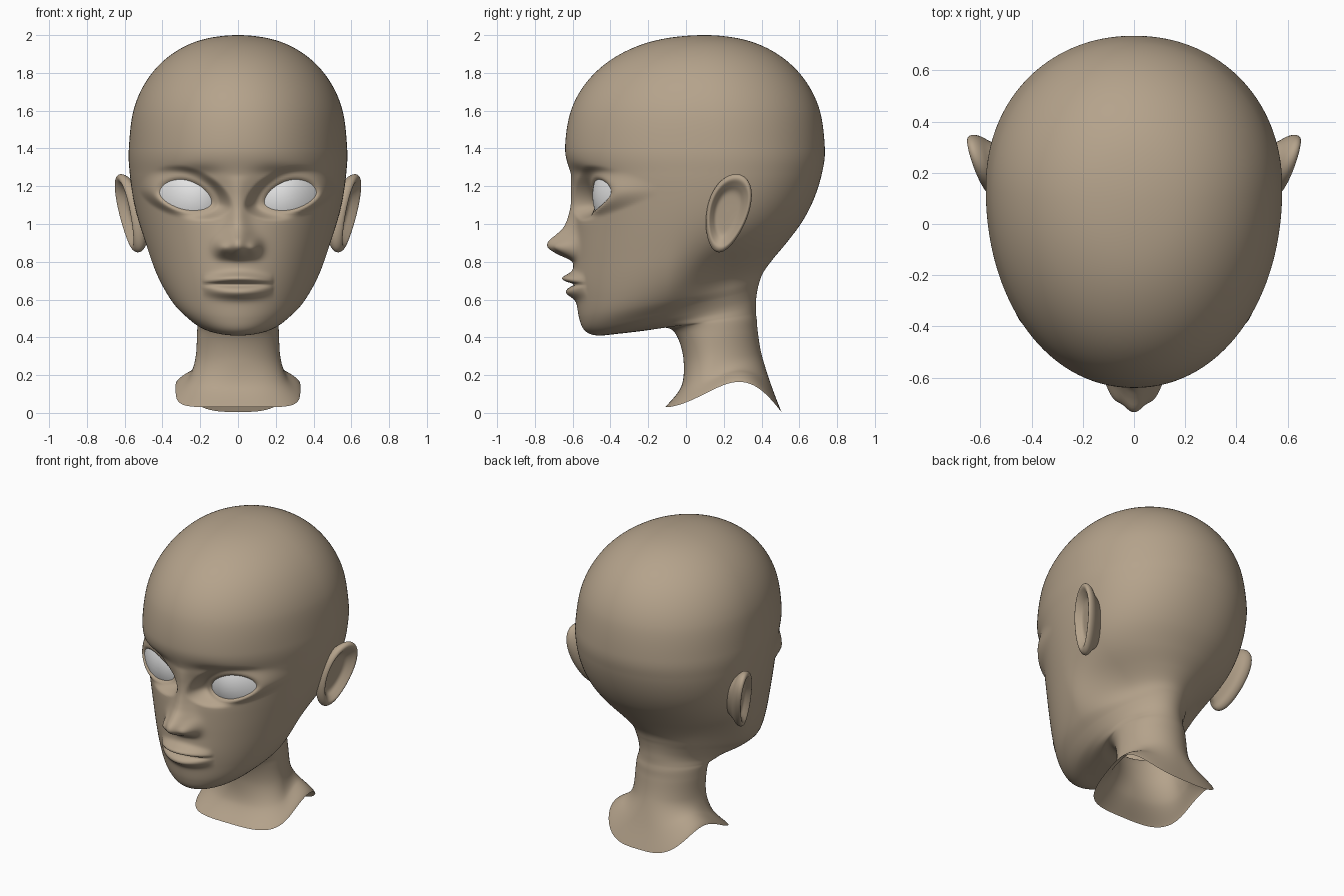
import bpy, bmesh, math

cube = bpy.data.objects.get("Cube")
if cube:
    bpy.data.objects.remove(cube, do_unlink=True)


def material(name, colour):
    m = bpy.data.materials.new(name)
    m.use_nodes = True
    m.diffuse_color = colour
    bsdf = m.node_tree.nodes["Principled BSDF"]
    bsdf.inputs["Base Color"].default_value = colour
    bsdf.inputs["Roughness"].default_value = 0.6
    return m


SKIN = material("warm tan skin", (0.46, 0.365, 0.26, 1))
WHITE = material("eye white", (0.8, 0.8, 0.8, 1))


def spline(keys, t):
    """Smooth curve through evenly spaced tuples, t counted in keys."""
    i = math.floor(t)
    f = t - i
    around = [keys[min(max(k, 0), len(keys) - 1)] for k in range(i - 1, i + 3)]
    return [b + f / 2 * (c - a + f * (2 * a - 5 * b + 4 * c - d + f * (3 * (b - c) + d - a)))
            for a, b, c, d in zip(*around)]


def smoothstep(lo, hi, v):
    v = min(max((v - lo) / (hi - lo), 0), 1)
    return v * v * (3 - 2 * v)


def bell(v, centre, width):
    return math.exp(-((v - centre) / width) ** 2)


def signed_power(v, power):
    return math.copysign(abs(v) ** power, v)


def loft(name, rings, mat, facing_front=False):
    """Skin a list of closed rings into a smooth surface."""
    bm = bmesh.new()
    rows = [[bm.verts.new(p) for p in ring] for ring in rings]
    n = len(rows[0])
    for a, b in zip(rows, rows[1:]):
        for j in range(n):
            k = (j + 1) % n
            bm.faces.new((a[j], a[k], b[k], b[j]))
    bmesh.ops.remove_doubles(bm, verts=bm.verts, dist=0.0001)
    bmesh.ops.recalc_face_normals(bm, faces=bm.faces)
    if facing_front and sum(f.normal.y for f in bm.faces) > 0:
        bmesh.ops.reverse_faces(bm, faces=bm.faces)
    for f in bm.faces:
        f.smooth = True
    mesh = bpy.data.meshes.new(name)
    bm.to_mesh(mesh)
    bm.free()
    mesh.materials.append(mat)
    bpy.context.collection.objects.link(bpy.data.objects.new(name, mesh))


# Eye opening: a tilted almond, 1 on its edge, and the surface of the eyeball
EYE_X, EYE_Z, EYE_W, LID_UP, LID_DOWN, TILT, ROUND = 0.277, 1.14, 0.138, 0.093, 0.065, 0.025, 1.85


def almond(x, z):
    u = (x - EYE_X) / EYE_W
    v = z - EYE_Z - TILT * u
    v /= LID_UP if v > 0 else LID_DOWN
    return (abs(u) ** ROUND + abs(v) ** ROUND) ** (1 / ROUND)


def eyeball(x, z):
    return -0.495 + 2.6 * (x - 0.22) ** 2 + 2 * (z - 1.15) ** 2


# Height of the nose ridge, from the lip upward
NOSE_LOW, NOSE_STEP = 0.77, 0.035
NOSE = [(h,) for h in (0, .015, .09, .143, .14, .1, .065, .048, .038, .03, .025, .02, .015, .008, 0)]


def face(x, y, z):
    """Push the front of the head into nose, lips, sockets and eyelids."""
    x = abs(x)
    # nose ridge and wings
    t = (z - NOSE_LOW) / NOSE_STEP
    if 0 < t < len(NOSE) - 1:
        y -= spline(NOSE, t)[0] * bell(x, 0, 0.048 + 0.027 * smoothstep(1.08, 0.92, z))
    y -= 0.058 * bell(x, 0.085, 0.038) * bell(z, 0.875, 0.042)
    # muzzle and lips
    y -= 0.016 * bell(x, 0, 0.17) * bell(z, 0.7, 0.1)
    across = (x / 0.188) ** 2
    if across < 1:
        taper = 1 - across
        curve = 0.02 * across
        y -= 0.056 * taper ** 0.7 * bell(z, 0.712 - curve, 0.027)
        y -= 0.045 * taper ** 0.8 * bell(z, 0.638 + curve, 0.032)
        y += 0.028 * taper ** 0.5 * bell(z, 0.68, 0.011)
    # eye socket and crease under the brow
    y += 0.035 * bell(x, 0.18, 0.1) * bell(z, 1.17, 0.1)
    y += 0.018 * bell(x, 0.25, 0.14) * bell(z, 1.27, 0.035)
    # eyelids wrapped over the eyeball
    r = almond(x, z)
    if r < 1.8:
        lid = eyeball(x, z) - 0.02 * math.tanh((r - 1) * 7)
        y = lid + (y - lid) * smoothstep(1.15, 1.8, r)
    return y


# Crown: a dome of stations carried just past its pole
def dome_station(step):
    a = math.radians(18 * step)
    z = 1.4 + 0.6 * math.cos(a) ** 0.91
    k = signed_power(math.sin(a), 0.91)
    return (z, 0.1 - 0.74 * k, z, 0.1 + 0.635 * k, 0.578 * k)


# Stations from brow to neck edge: front z, front y, back z, back y, half width
STATIONS = [dome_station(step) for step in range(-1, 5)] + [
    (1.4, -.64, 1.4, .735, .578),
    (1.26, -.61, 1.27, .72, .573),
    (1.12, -.585, 1.14, .68, .555),
    (.98, -.585, 1.02, .62, .527),
    (.84, -.588, .91, .54, .49),
    (.72, -.585, .82, .465, .45),
    (.6, -.577, .745, .41, .4),
    (.5, -.565, .69, .388, .345),
    (.435, -.535, .65, .378, .285),
    (.41, -.47, .61, .372, .245),
    (.42, -.35, .57, .37, .222),
    (.435, -.22, .53, .37, .215),
    (.45, -.1, .49, .375, .215),
    (.4, -.045, .43, .38, .217),
    (.28, -.013, .31, .4, .225),
    (.14, -.025, .15, .45, .262),
    (.03, -.11, .005, .505, .33),
]
AROUND, STEPS = 224, 14
LAST = len(STATIONS) - 1
BROW, JAW = 7.5, 13.4


def head_ring(t):
    zf, yf, zb, yb, w = spline(STATIONS, t)
    widest = 0.1 + 0.05 * smoothstep(2, BROW, t) - 0.25 * bell(t, JAW, 3)
    pinch = 0.25 * bell(t, JAW - 1.4, 1.8)
    edge = smoothstep(LAST - 2, LAST, t)
    power = 2 / (2 + 0.12 * bell(t, BROW, 2.5) + 1.2 * edge)
    ring = []
    for j in range(AROUND):
        phi = 2 * math.pi * j / AROUND
        a = phi - 0.45 * math.sin(phi)          # closer spacing on the face
        c = math.cos(a)
        x = w * signed_power(math.sin(a), power)
        y = widest - (widest - yf if c > 0 else yb - widest) * signed_power(c, power)
        k = min(max((y - yf) / max(yb - yf, 0.001), 0), 1)
        z = zf + (zb - zf) * k + 0.15 * edge * math.sin(math.pi * k ** 1.6)
        x *= 1 - pinch * smoothstep(-0.1, 0.25, y)
        if c > 0 and y < -0.15 and 0.43 < z < 1.5:
            y = face(x, y, z)
        ring.append((x, y, z))
    return ring


loft("head_and_neck", [head_ring(1 + i / STEPS) for i in range((LAST - 1) * STEPS + 1)], SKIN)

# Ear section: scale towards the middle, height of the surface
SECTION = [(0, -.016), (.3, -.016), (.55, -.012), (.72, .01), (.86, .028), (.96, .022),
           (1, .002), (.95, -.022), (.8, -.05), (.6, -.1)]


def ear_ring(t, side):
    scale, h = spline(SECTION, t)
    ring = []
    for j in range(72):
        a = 2 * math.pi * j / 72
        up, back = math.cos(a), math.sin(a)
        y = 0.22 + scale * (0.045 * up + (0.112 + 0.02 * up) * back)
        z = 1.057 + scale * 0.207 * up
        x = 0.555 + 0.3 * (y - 0.12) + 0.15 * (z - 1.15) + h
        ring.append((side * x, y, z))
    return ring


def eye_ring(r, side):
    ring = []
    for j in range(64):
        a = 2 * math.pi * j / 64
        c, s = math.cos(a), math.sin(a)
        k = r / (abs(c) ** ROUND + abs(s) ** ROUND) ** (1 / ROUND)
        x = EYE_X + EYE_W * k * c
        z = EYE_Z + TILT * k * c + (LID_UP if s > 0 else LID_DOWN) * k * s
        ring.append((side * x, eyeball(x, z), z))
    return ring


# Ears and eyes on both sides
for side, label in ((1, "left"), (-1, "right")):
    loft(label + "_ear", [ear_ring(i / 4, side) for i in range((len(SECTION) - 1) * 4 + 1)], SKIN)
    loft(label + "_eye", [eye_ring(1.1 * i / 12, side) for i in range(13)], WHITE, facing_front=True)
